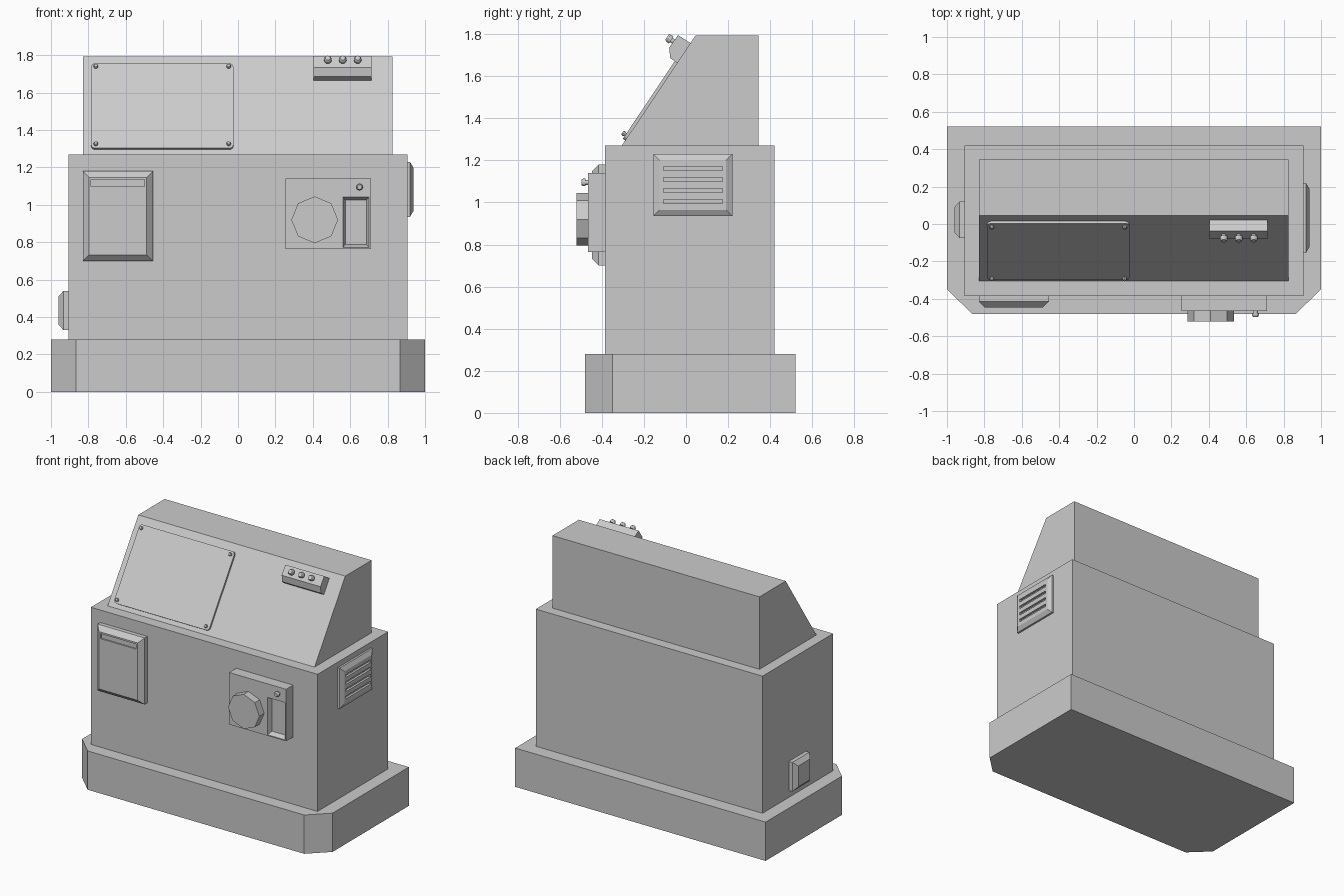
import bpy, bmesh
from math import cos, sin, tau, pi
from mathutils import Matrix, Vector

if "Cube" in bpy.data.objects:
    bpy.data.objects.remove(bpy.data.objects["Cube"])


def frame(origin, u, v, n):
    """Local frame: u = right, v = up, n = outward."""
    m = Matrix((u, v, n)).transposed().to_4x4()
    m.translation = Vector(origin)
    return m


def rect(w, h, cx=0, cy=0):
    return [(cx + sx * w / 2, cy + sy * h / 2)
            for sx, sy in ((-1, -1), (1, -1), (1, 1), (-1, 1))]


def ngon(r, n, cx=0, cy=0):
    return [(cx + r * cos(tau * i / n), cy + r * sin(tau * i / n)) for i in range(n)]


def rounded(w, h, r, cx=0, cy=0, steps=4):
    pts = []
    for k, (sx, sy) in enumerate(((1, 1), (-1, 1), (-1, -1), (1, -1))):
        for i in range(steps + 1):
            a = pi / 2 * (k + i / steps)
            pts.append((cx + sx * (w / 2 - r) + r * cos(a),
                        cy + sy * (h / 2 - r) + r * sin(a)))
    return pts


def loft(name, rings, m=Matrix()):
    """Closed solid through (outline, height) rings in frame m."""
    bm = bmesh.new()
    loops = [[bm.verts.new(m @ Vector((x, y, z))) for x, y in pts] for pts, z in rings]
    n = len(loops[0])
    bm.faces.new(loops[0][::-1])
    bm.faces.new(loops[-1])
    for a, b in zip(loops, loops[1:]):
        for i in range(n):
            j = (i + 1) % n
            bm.faces.new((a[i], a[j], b[j], b[i]))
    bmesh.ops.recalc_face_normals(bm, faces=bm.faces)
    me = bpy.data.meshes.new(name)
    bm.to_mesh(me)
    bm.free()
    ob = bpy.data.objects.new(name, me)
    bpy.context.collection.objects.link(ob)
    return ob


def plate(name, w, h, d, m, cx=0, cy=0, inset=0, drop=0):
    """Rectangular plate whose outer rim is chamfered."""
    rings = [(rect(w, h, cx, cy), -0.005), (rect(w, h, cx, cy), d - drop)]
    if inset:
        rings.append((rect(w - 2 * inset, h - 2 * inset, cx, cy), d))
    return loft(name, rings, m)


def cut(ob, cutter):
    mod = ob.modifiers.new("recess", 'BOOLEAN')
    mod.operation, mod.solver, mod.object = 'DIFFERENCE', 'EXACT', cutter
    bpy.context.view_layer.objects.active = ob
    bpy.ops.object.modifier_apply(modifier=mod.name)
    bpy.data.objects.remove(cutter)


def stud(name, x, y, base, m, neck, head, neck_h, head_h, n=12):
    """Small button: narrow stem with a wider, slightly tapered head."""
    z = base + neck_h
    return loft(name, [(ngon(neck, n, x, y), base - 0.005), (ngon(neck, n, x, y), z),
                       (ngon(head, n, x, y), z), (ngon(head, n, x, y), z + head_h * 0.6),
                       (ngon(head * 0.7, n, x, y), z + head_h)], m)


# Plinth with cut front corners, and main body
loft("plinth", [([(-1, .52), (-1, -.35), (-.865, -.48), (.865, -.48), (1, -.35), (1, .52)], z)
                for z in (0, .28)])
loft("body", [(rect(1.81, .805, 0, .0175), z) for z in (.28, 1.27)])

# Sloped top housing: side profile swept along x
SIDE = frame((0, 0, 0), (0, 1, 0), (0, 0, 1), (1, 0, 0))
loft("top_housing", [([(-.305, 1.27), (.345, 1.27), (.345, 1.793), (.045, 1.793)], x)
                     for x in (-.828, .825)], SIDE)

FRONT = frame((0, -.385, 0), (1, 0, 0), (0, 0, 1), (0, -1, 0))
RIGHT = frame((.905, 0, 0), (0, 1, 0), (0, 0, 1), (1, 0, 0))
LEFT = frame((-.905, 0, 0), (0, -1, 0), (0, 0, 1), (-1, 0, 0))
up = Vector((0, .35, .523)).normalized()
out = Vector((0, -up.z, up.y))
SLOPE = frame((0, -.305, 1.27), (1, 0, 0), up, out)

# Cover panel with corner screws on the slope
loft("cover_panel", [(rounded(.76, .545, .022, -.405, .3025), z) for z in (-.005, .014)], SLOPE)
for x in (-.76, -.05):
    for s in (.053, .55):
        stud("cover_screw", x, s, .014, SLOPE, .009, .012, .006, .012, 8)

# Indicator box with three buttons on the slope
loft("indicator_box", [([(-.03, 1.665), (.035, 1.755), (.022, 1.757), (-.038, 1.795),
                         (-.08, 1.735), (-.075, 1.686), (-.046, 1.665)], x)
                       for x in (.405, .715)], SIDE)
BUTTONS = frame((0, -.06, 1.765), (1, 0, 0), up, out)
for x in (.48, .56, .64):
    stud("indicator_button", x, 0, 0, BUTTONS, .012, .02, .012, .025)

# Front hatch with a shallow slot
hatch = plate("front_hatch", .375, .48, .062, FRONT, -.6425, .94, .033, .032)
cut(hatch, loft("slot_cutter", [(rect(.285, .036, -.6425, 1.117), z) for z in (.052, .1)], FRONT))

# Control panel with recessed bay, octagonal dial and push button
panel = plate("control_panel", .455, .375, .08, FRONT, .4825, .9525)
cut(panel, loft("bay_cutter", [(rect(.112, .238, .63, .907), .045),
                               (rect(.14, .27, .63, .907), .081),
                               (rect(.14, .27, .63, .907), .12)], FRONT))
loft("dial", [(ngon(.125, 8, .41, .92), z) for z in (.075, .135)], FRONT)
stud("push_button", .65, 1.095, .08, FRONT, .012, .018, .012, .02)

# Louvred vent on the right side
vent = plate("side_vent", .375, .295, .032, RIGHT, .0325, 1.0825, .03, .018)
for z0 in (1.005, 1.057, 1.109, 1.161):
    cut(vent, loft("louvre_cutter", [(rect(.28, .02, .033, z0), d) for d in (.016, .06)], RIGHT))

# Small inlet box low on the left side
plate("inlet_box", .195, .21, .055, LEFT, -.0225, .435, .03, .027)
